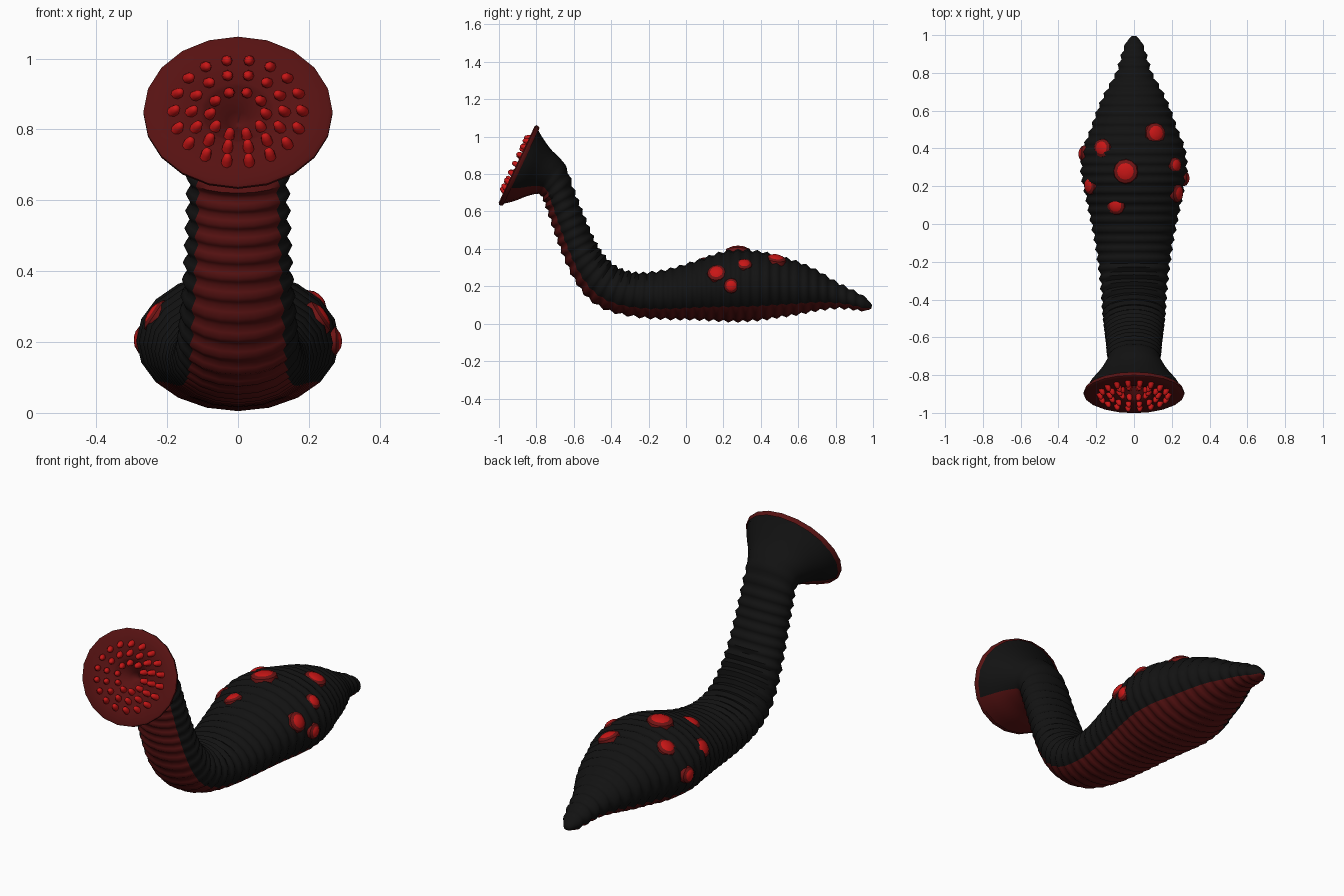
import bpy, bmesh, math
from mathutils import Vector, Matrix
from mathutils.bvhtree import BVHTree

if "Cube" in bpy.data.objects:
    bpy.data.objects.remove(bpy.data.objects["Cube"])

SIDES = 20


def material(name, rgb):
    m = bpy.data.materials.new(name)
    m.diffuse_color = (*rgb, 1)
    m.use_nodes = True
    m.node_tree.nodes["Principled BSDF"].inputs["Base Color"].default_value = m.diffuse_color
    return m


BLACK = material("black skin", (0.006, 0.006, 0.006))
DARK = material("dark red flesh", (0.095, 0.006, 0.006))
RING = material("spot border red", (0.16, 0.007, 0.007))
RED = material("bright red", (0.58, 0.008, 0.008))


def finish(bm, name, mats, angle=40):
    bmesh.ops.recalc_face_normals(bm, faces=bm.faces)
    me = bpy.data.meshes.new(name)
    bm.to_mesh(me)
    bm.free()
    for m in mats:
        me.materials.append(m)
    ob = bpy.data.objects.new(name, me)
    bpy.context.collection.objects.link(ob)
    bpy.ops.object.select_all(action='DESELECT')
    ob.select_set(True)
    bpy.context.view_layer.objects.active = ob
    bpy.ops.object.shade_smooth_by_angle(angle=math.radians(angle))
    return ob


def skin(bm, rings, rule):
    """Bridge rings of equal size; rule(ring index, side index) gives the material."""
    for i in range(len(rings) - 1):
        for k in range(len(rings[i])):
            j = (k + 1) % len(rings[i])
            f = bm.faces.new((rings[i][k], rings[i][j], rings[i + 1][j], rings[i + 1][k]))
            f.material_index = rule(i, k)


# Body cross-sections, tail to head: back y, z, belly y, z, half width
STATIONS = [
    (.995, .10, .99, .08, .015), (.96, .14, .95, .068, .045), (.88, .185, .88, .078, .07),
    (.80, .225, .80, .082, .095), (.70, .285, .70, .07, .15), (.60, .33, .60, .05, .195),
    (.50, .36, .50, .035, .23), (.40, .385, .40, .02, .268), (.28, .395, .28, .012, .28),
    (.18, .38, .18, .015, .262), (.05, .335, .05, .022, .235), (-.10, .29, -.10, .025, .205),
    (-.23, .272, -.25, .035, .185), (-.32, .283, -.40, .065, .172), (-.385, .315, -.51, .125, .165),
    (-.44, .37, -.59, .225, .158), (-.49, .45, -.655, .36, .150), (-.55, .59, -.71, .51, .143),
    (-.60, .72, -.75, .63, .140), (-.65, .855, -.78, .69, .14), (-.72, .93, -.84, .685, .18),
    (-.77, 1.0, -.92, .655, .235), (-.80, 1.055, -.993, .638, .262)]


def section(t):
    """Smooth interpolation through the stations."""
    n = len(STATIONS) - 1
    i = min(int(t), n - 1)
    u = t - i
    a, b, c, d = (STATIONS[max(0, min(n, i + k))] for k in (-1, 0, 1, 2))
    return [0.5 * (2 * q + (r - p) * u + (2 * p - 5 * q + 4 * r - s) * u * u
                   + (3 * q - p - 3 * r + s) * u ** 3) for p, q, r, s in zip(a, b, c, d)]


# Ringed body with a belly strip along the underside
dense, length, last = [], 0, None
for i in range(2001):
    s = section(i / 2000 * (len(STATIONS) - 1))
    mid = Vector((0, (s[0] + s[2]) / 2, (s[1] + s[3]) / 2))
    length += (mid - last).length if last else 0
    last = mid
    dense.append((length, s, mid))

PERIOD = 0.052
count = int(length / PERIOD * 4)
bm = bmesh.new()
rings, j = [], 0
for i in range(count + 1):
    while j < 2000 and dense[j][0] < length * i / count:
        j += 1
    dist, s, mid = dense[j]
    back = Vector((0, s[0], s[1])) - mid
    fade = min(1, dist / 0.1) * max(0, min(1, (length - dist - 0.16) / 0.1))
    bump = 0.007 * fade * math.cos(math.pi / 2 * i)
    up, half = back.normalized(), back.length + bump
    ring = []
    for k in range(SIDES):
        a = 2 * math.pi * k / SIDES            # zero at the middle of the belly
        ring.append(bm.verts.new(mid - up * half * math.cos(a)
                                 + Vector(((s[4] + bump) * math.sin(a), 0, 0))))
    rings.append(ring)
skin(bm, rings, lambda i, k: 1 if k < 3 or k >= SIDES - 3 else 0)
bm.faces.new(rings[0])
body = finish(bm, "body", [BLACK, DARK], 60)

# Sucker disc with a sunken funnel mouth
CENTRE = Vector((0, -.9, .849))
UP = Vector((0, .2, .425)).normalized()
OUT = Vector((0, -UP.z, UP.y))
SIDE = Vector((1, 0, 0))


def on_disc(radius, a, height=0):
    return (CENTRE + SIDE * radius * .267 * math.sin(a)
            - UP * radius * .235 * math.cos(a) + OUT * height)


bm = bmesh.new()
PROFILE = [(.97, -.022), (1, -.01), (1, 0), (.96, .006), (.7, .002), (.4, -.004),
           (.36, -.012), (.25, -.03), (.12, -.06), (.03, -.085)]
rings = [[bm.verts.new(on_disc(r, 2 * math.pi * k / SIDES, h)) for k in range(SIDES)]
         for r, h in PROFILE]
skin(bm, rings, lambda i, k: 0)
bm.faces.new(rings[-1])
finish(bm, "sucker_disc", [DARK], 50)

# Three circles of blunt teeth leaning towards the mouth
bm = bmesh.new()
for number, radius, base in ((18, .69, 0), (14, .5, -.003), (10, .31, -.02)):
    for k in range(number):
        a = 2 * math.pi * (k + .5) / number
        inward = (CENTRE - on_disc(1, a)).normalized()
        axis = (OUT + inward * .45).normalized()
        rot = axis.to_track_quat('Z', 'Y').to_matrix().to_4x4()
        place = Matrix.Translation(on_disc(radius, a, base)) @ rot
        rows = []
        for r, h in ((.016, -.008), (.015, .014), (.011, .028), (.005, .033)):
            rows.append([bm.verts.new(place @ Vector((r * math.cos(q * math.pi / 4),
                                                      r * math.sin(q * math.pi / 4), h)))
                         for q in range(8)])
        skin(bm, rows, lambda i, q: 0)
        bm.faces.new(rows[-1])
finish(bm, "teeth", [RED], 50)

# Raised spots on the back: position and radius
SPOTS = [((.115, .48, .35), .056), ((-.17, .405, .34), .05), ((-.045, .28, .40), .065),
         ((-.095, .10, .33), .05), ((.22, .31, .32), .042), ((.23, .165, .27), .05),
         ((.283, .245, .205), .04), ((-.24, .20, .28), .05), ((-.283, .37, .21), .042)]
tree = BVHTree.FromPolygons([v.co for v in body.data.vertices],
                            [p.vertices for p in body.data.polygons])
bm = bmesh.new()
for guess, size in SPOTS:
    p = tree.find_nearest(Vector(guess))[0]
    normal = Vector((p.x / .075, 0, (p.z - .2) / .036)).normalized()
    normal.y = (p.y - .27) * .6
    place = (Matrix.Translation(p)
             @ normal.normalized().to_track_quat('Z', 'Y').to_matrix().to_4x4())
    rows = []
    for r, h in ((1.05, -.02), (.97, .003), (.68, .011), (.5, .016), (.2, .019)):
        rows.append([bm.verts.new(place @ Vector((r * size * math.cos(q * math.pi / 6),
                                                  r * size * math.sin(q * math.pi / 6), h)))
                     for q in range(12)])
    skin(bm, rows, lambda i, q: 0 if i < 2 else 1)
    bm.faces.new(rows[-1]).material_index = 1
finish(bm, "back_spots", [RING, RED], 40)
